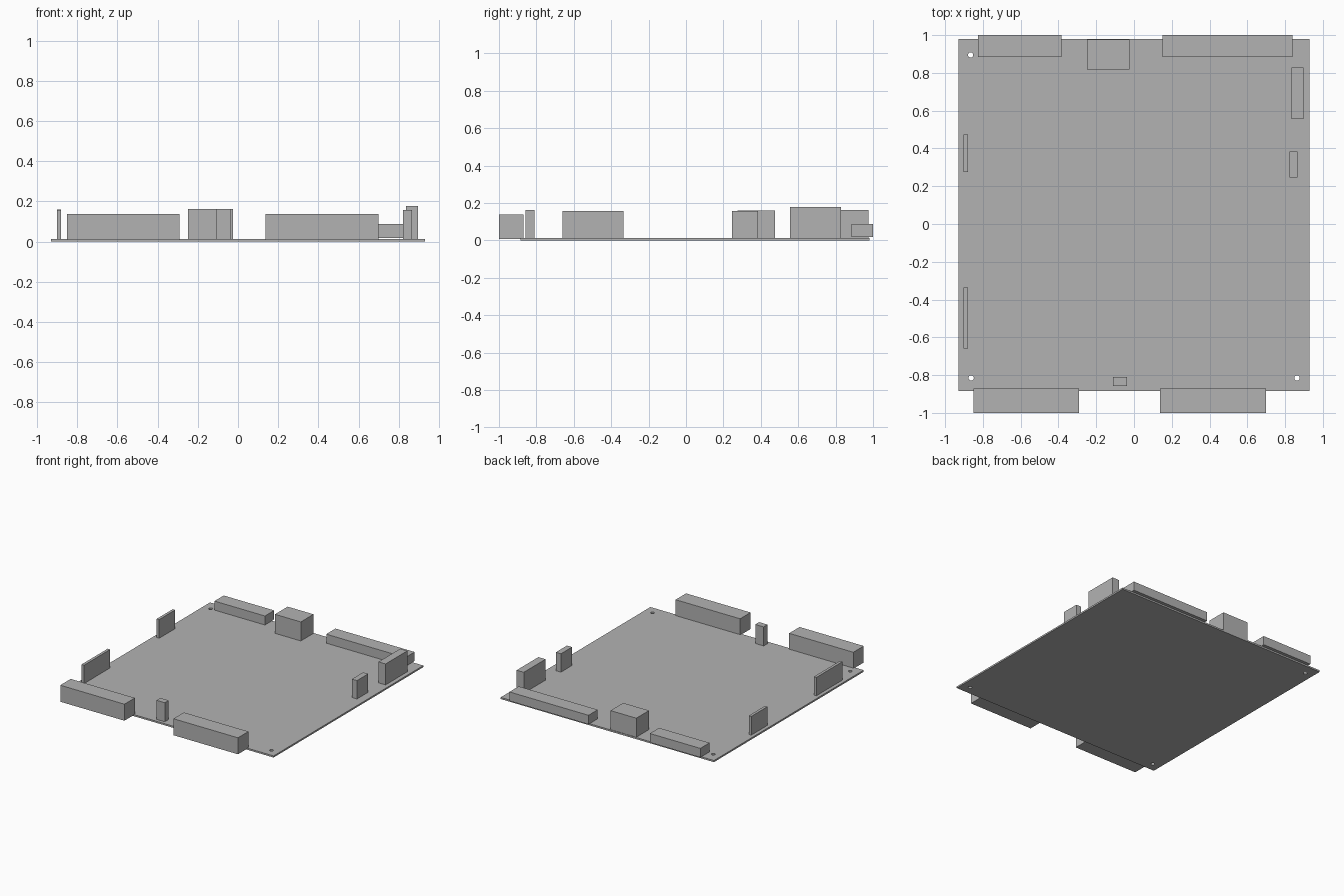
import bpy
import bmesh
from math import cos, sin, tau

if "Cube" in bpy.data.objects:
    bpy.data.objects.remove(bpy.data.objects["Cube"], do_unlink=True)

# Single plain grey material
grey = bpy.data.materials.new("plain grey")
grey.use_nodes = True
colour = (0.45, 0.45, 0.45, 1)
grey.diffuse_color = colour
grey.node_tree.nodes["Principled BSDF"].inputs["Base Color"].default_value = colour

BOARD_TOP = 0.013


def box(name, x, y, top, bottom=BOARD_TOP):
    """Axis-aligned block from its ranges in x and y and its heights."""
    bm = bmesh.new()
    bmesh.ops.create_cube(bm, size=1)
    for v in bm.verts:
        v.co.x = x[v.co.x > 0]
        v.co.y = y[v.co.y > 0]
        v.co.z = top if v.co.z > 0 else bottom
    mesh = bpy.data.meshes.new(name)
    bm.to_mesh(mesh)
    bm.free()
    mesh.materials.append(grey)
    obj = bpy.data.objects.new(name, mesh)
    bpy.context.collection.objects.link(obj)
    return obj


def add_loop(curve, points):
    spline = curve.splines.new("POLY")
    spline.points.add(len(points) - 1)
    for p, (px, py) in zip(spline.points, points):
        p.co = (px, py, 0, 1)
    spline.use_cyclic_u = True


# Circuit board: filled outline with three mounting holes, given thickness
outline = bpy.data.curves.new("board_outline", "CURVE")
outline.dimensions = "2D"
outline.fill_mode = "BOTH"
outline.extrude = BOARD_TOP / 2
add_loop(outline, [(-0.93, -0.885), (0.93, -0.885), (0.93, 0.98), (-0.93, 0.98)])
for hx, hy in [(-0.865, 0.895), (-0.862, -0.815), (0.863, -0.815)]:
    add_loop(outline, [(hx + 0.014 * cos(tau * i / 24), hy + 0.014 * sin(tau * i / 24))
                       for i in range(24)])
temp = bpy.data.objects.new("board_outline", outline)
bpy.context.collection.objects.link(temp)
depsgraph = bpy.context.evaluated_depsgraph_get()
mesh = bpy.data.meshes.new_from_object(temp.evaluated_get(depsgraph))
bpy.data.objects.remove(temp, do_unlink=True)
for v in mesh.vertices:
    v.co.z += BOARD_TOP / 2
bm = bmesh.new()
bm.from_mesh(mesh)
bmesh.ops.remove_doubles(bm, verts=bm.verts, dist=0.0001)
bmesh.ops.recalc_face_normals(bm, faces=bm.faces)
for f in bm.faces:
    f.smooth = False
    f.material_index = 0
bm.to_mesh(mesh)
bm.free()
mesh.materials.clear()
mesh.materials.append(grey)
mesh.name = "circuit_board"
bpy.context.collection.objects.link(bpy.data.objects.new("circuit_board", mesh))

# Large front connectors overhanging the front edge
for name, x in [("front_connector_right", (-0.85, -0.29)),
                ("front_connector_left", (0.137, 0.70))]:
    box(name, x, (-1, -0.87), 0.138, 0.008)

# Low rear connectors overhanging the back edge
for name, x in [("rear_connector_right", (-0.825, -0.385)),
                ("rear_connector_left", (0.15, 0.84))]:
    box(name, x, (0.885, 1), 0.088, 0.017)

# Square rear socket and small front header
box("rear_socket", (-0.25, -0.025), (0.818, 0.976), 0.163)
box("front_header", (-0.11, -0.037), (-0.858, -0.81), 0.163)

# Upright headers along the two sides
box("left_rear_header", (0.835, 0.897), (0.557, 0.828), 0.178)
box("left_small_header", (0.822, 0.866), (0.245, 0.384), 0.158)
box("right_rear_header", (-0.902, -0.88), (0.275, 0.475), 0.16)
box("right_front_header", (-0.902, -0.88), (-0.66, -0.335), 0.158)
